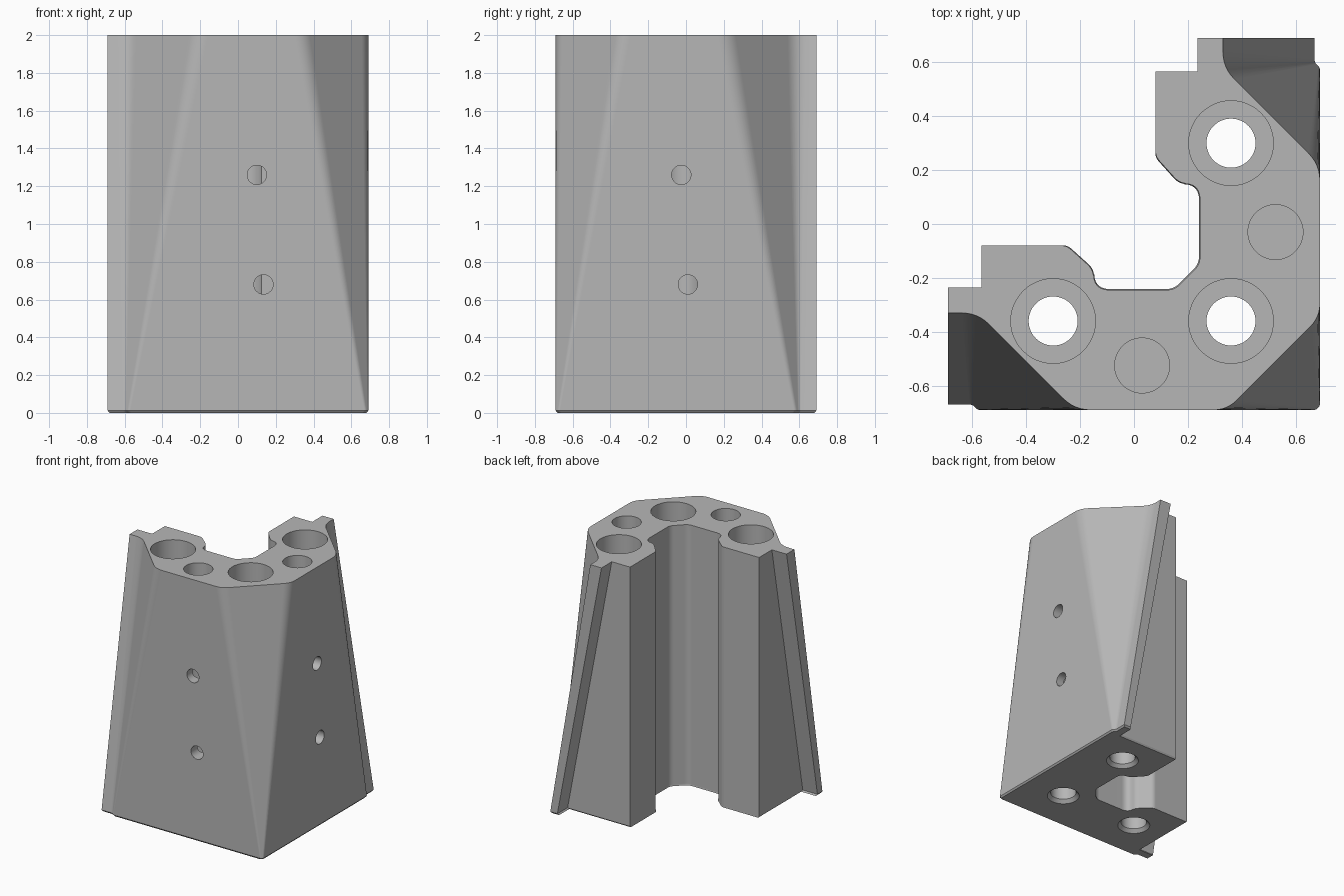
import bpy, bmesh, math
from mathutils import Vector, Matrix

cube = bpy.data.objects.get("Cube")
if cube:
    bpy.data.objects.remove(cube, do_unlink=True)

W = 0.69       # half width of the block
STEP = 0.565   # where the end flanges start

grey = bpy.data.materials.new("plain_grey")
grey.use_nodes = True
grey.diffuse_color = (0.47, 0.47, 0.47, 1)
grey.node_tree.nodes["Principled BSDF"].inputs["Base Color"].default_value = grey.diffuse_color


def mesh_object(name, bm):
    bmesh.ops.recalc_face_normals(bm, faces=bm.faces)
    mesh = bpy.data.meshes.new(name)
    bm.to_mesh(mesh)
    bm.free()
    mesh.materials.append(grey)
    obj = bpy.data.objects.new(name, mesh)
    bpy.context.collection.objects.link(obj)
    return obj


def loft(name, rings):
    """Skin closed rings of equal length and cap both ends."""
    bm = bmesh.new()
    loops = [[bm.verts.new(p) for p in ring] for ring in rings]
    for a, b in zip(loops, loops[1:]):
        for i in range(len(a)):
            j = (i + 1) % len(a)
            bm.faces.new((a[i], a[j], b[j], b[i]))
    bm.faces.new(loops[0])
    bm.faces.new(loops[-1])
    return mesh_object(name, bm)


def rounded(corners, steps=6):
    """Closed outline from (x, y, trim); a trim above zero rounds the corner."""
    out = []
    for i, (x, y, trim) in enumerate(corners):
        p = Vector((x, y))
        if trim == 0:
            out.append(p)
            continue
        before = Vector(corners[i - 1][:2])
        after = Vector(corners[(i + 1) % len(corners)][:2])
        a = p + (before - p).normalized() * trim
        b = p + (after - p).normalized() * trim
        for k in range(steps + 1):
            t = k / steps
            out.append(a * (1 - t) ** 2 + p * 2 * t * (1 - t) + b * t * t)
    return out


def section(inner, outer, end, side, corner, trim, corner_trim):
    """Half outline of the angle block, mirrored over its diagonal."""
    half = [(0.245, -0.15, 0.03), (0.245, 0.15, 0.06),
            (0.17, 0.15, 0.03), (0.08, 0.25, 0.02),
            (0.08, STEP, 0), (inner, STEP, 0), (inner, W, 0), (outer, W, 0),
            (outer, end, trim), (W, side, trim), (W, corner, corner_trim)]
    return rounded(half + [(-y, -x, t) for x, y, t in reversed(half)])


def lathe_cutter(profile, matrix, n=48):
    """Round cutter from (radius, height) pairs."""
    ring = [(math.cos(math.tau * i / n), math.sin(math.tau * i / n)) for i in range(n)]
    obj = loft("cutter", [[matrix @ Vector((r * c, r * s, z)) for c, s in ring]
                          for r, z in profile])
    obj.hide_render = True
    return obj


# Tapered body: wide at the foot, chamfered at the top, with a small foot bevel
foot = section(0.61, 0.67, 0.60, 0.58, -0.675, 0.01, 0.008)
top = section(0.235, 0.33, 0.58, 0.22, -0.345, 0.06, 0.05)
body = loft("tapered_corner_bracket", [
    [(p.x * 0.986, p.y * 0.986, 0) for p in foot],
    [(p.x, p.y, 0.012) for p in foot],
    [(p.x, p.y, 2) for p in top]])

cutters = []
# Counterbored screw holes, right through
screw = [(0.115, -0.1), (0.115, 0), (0.091, 0.025), (0.091, 0.3), (0.157, 0.3), (0.157, 2.1)]
for x, y in ((0.36, 0.30), (0.36, -0.36), (-0.30, -0.36)):
    cutters.append(lathe_cutter(screw, Matrix.Translation((x, y, 0))))
# Blind sockets in the top
for x, y in ((0.525, -0.03), (0.03, -0.525)):
    cutters.append(lathe_cutter([(0.102, 0.5), (0.102, 2.1)], Matrix.Translation((x, y, 0))))
# Small cross holes in the two outer walls
pin = [(0.051, -0.2), (0.051, 0.1)]
for x, z in ((0.10, 1.26), (0.135, 0.68)):
    cutters.append(lathe_cutter(pin, Matrix.Translation((x, -W, z)) @ Matrix.Rotation(math.pi / 2, 4, 'X')))
for y, z in ((-0.025, 1.26), (0.01, 0.68)):
    cutters.append(lathe_cutter(pin, Matrix.Translation((W, y, z)) @ Matrix.Rotation(math.pi / 2, 4, 'Y')))

for obj in bpy.context.selected_objects:
    obj.select_set(False)
bpy.context.view_layer.objects.active = body
body.select_set(True)
for cutter in cutters:
    cut = body.modifiers.new("hole", 'BOOLEAN')
    cut.operation = 'DIFFERENCE'
    cut.solver = 'EXACT'
    cut.object = cutter
    bpy.ops.object.modifier_apply(modifier=cut.name)
    bpy.data.objects.remove(cutter, do_unlink=True)

# Soft blends, crisp machined edges
bpy.ops.object.shade_smooth_by_angle(angle=math.radians(30))
normals = body.modifiers.new("flat_faces", 'WEIGHTED_NORMAL')
normals.keep_sharp = True
